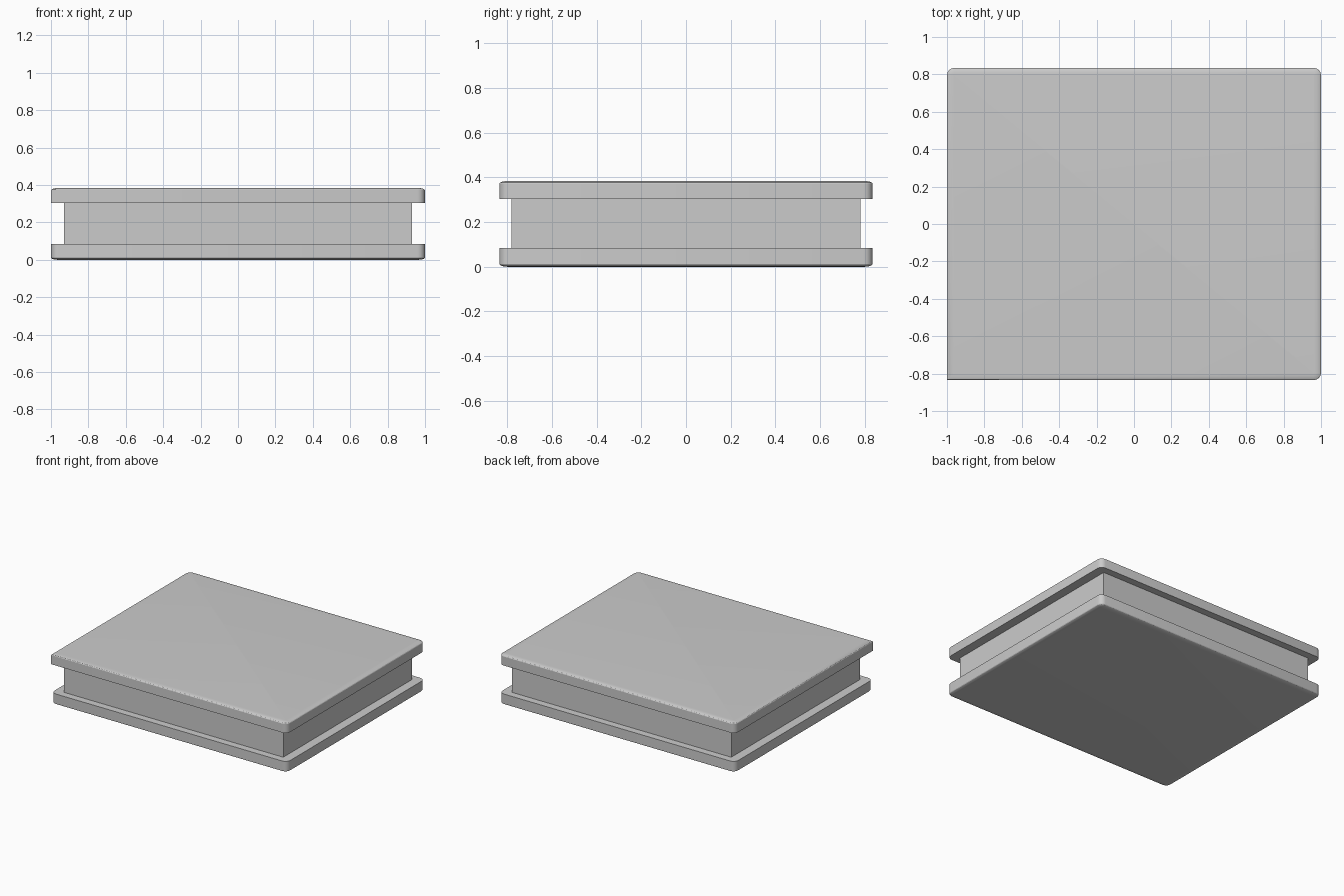
import bpy, bmesh
from math import sin, cos, pi, radians

if "Cube" in bpy.data.objects:
    bpy.data.objects.remove(bpy.data.objects["Cube"])

HX, HY = 1.0, 0.835      # plate half sizes
R, RZ = 0.04, 0.012      # soft edge: width in plan, height in z
STEPS = 4


def outline(inset, square_corner):
    """Rounded rectangle; optionally the front-left corner stays square."""
    pts = []
    corners = [(1, 1), (-1, 1), (-1, -1), (1, -1)]
    for i, (sx, sy) in enumerate(corners):
        r = R - inset
        if square_corner and i == 2:
            pts += [(sx * (HX - inset), sy * (HY - inset))] * (STEPS + 1)
            continue
        for k in range(STEPS + 1):
            a = (i + k / STEPS) * pi / 2
            pts.append((sx * (HX - R) + r * cos(a), sy * (HY - R) + r * sin(a)))
    return pts


def plate(name, z_inner, z_outer, square_corner=False):
    """Slab with a sharp inner rim and a softened outer rim."""
    s = 1 if z_outer > z_inner else -1
    levels = [(0.0, z_inner)]
    for k in range(STEPS + 1):
        a = k / STEPS * pi / 2
        levels.append((R * (1 - cos(a)) * 0.95, z_outer - s * RZ * (1 - sin(a))))
    bm = bmesh.new()
    rings = [[bm.verts.new((x, y, z)) for x, y in outline(i, square_corner)]
             for i, z in levels]
    n = len(rings[0])
    for a, b in zip(rings, rings[1:]):
        for j in range(n):
            k = (j + 1) % n
            bm.faces.new((a[j], a[k], b[k], b[j]))
    bm.faces.new(rings[0])
    bm.faces.new(rings[-1])
    bmesh.ops.remove_doubles(bm, verts=bm.verts, dist=1e-5)
    bmesh.ops.recalc_face_normals(bm, faces=bm.faces)
    me = bpy.data.meshes.new(name)
    bm.to_mesh(me)
    bm.free()
    ob = bpy.data.objects.new(name, me)
    bpy.context.collection.objects.link(ob)
    bpy.ops.object.select_all(action='DESELECT')
    ob.select_set(True)
    bpy.context.view_layer.objects.active = ob
    bpy.ops.object.shade_smooth_by_angle(angle=radians(30))


# Bottom and top plates
plate("bottom_plate", 0.085, 0.0)
plate("top_plate", 0.303, 0.384, square_corner=True)

# Recessed core between the plates
bpy.ops.mesh.primitive_cube_add(size=1, location=(0, 0, 0.194))
core = bpy.context.object
core.name = "core"
core.scale = (1.86, 1.56, 0.218)
bpy.ops.object.transform_apply(location=False, rotation=False, scale=True)
